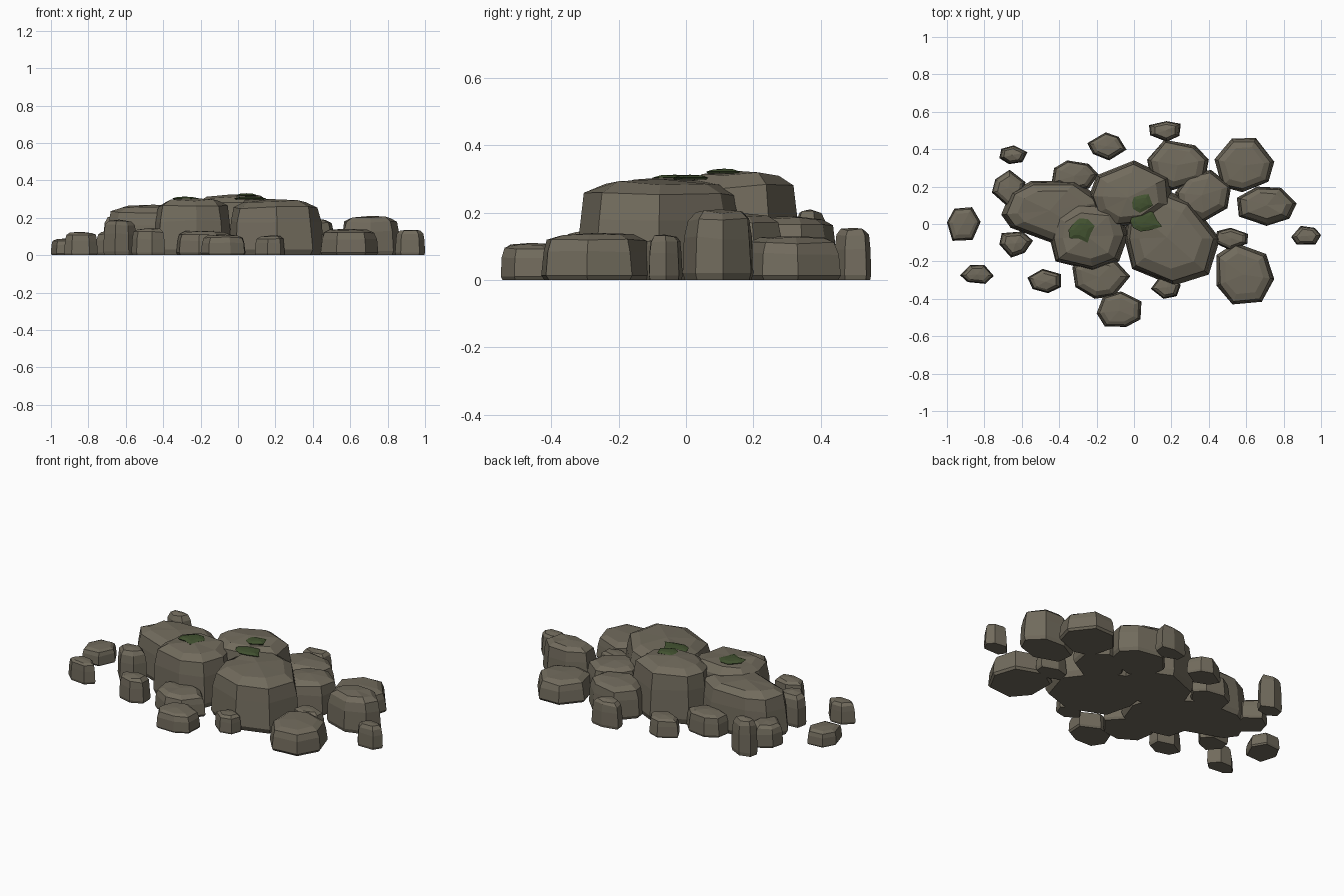
import bpy, bmesh, math, random

if "Cube" in bpy.data.objects:
    bpy.data.objects.remove(bpy.data.objects["Cube"])

random.seed(7)


def material(name, color):
    m = bpy.data.materials.new(name)
    m.diffuse_color = (*color, 1)
    m.use_nodes = True
    m.node_tree.nodes["Principled BSDF"].inputs["Base Color"].default_value = m.diffuse_color
    return m


STONE = material("stone", (0.165, 0.146, 0.108))
MOSS = material("moss", (0.055, 0.085, 0.03))

# Boulder section: (outline scale, height fraction)
ROCK = [(0.94, 0.0), (1.0, 0.1), (0.95, 0.6), (0.88, 0.85), (0.66, 0.96)]


def loft(name, outline, rings, z0, h, mat, jitter):
    """Stack scaled copies of an outline, close with a flat base and a low peak."""
    cx = sum(p[0] for p in outline) / len(outline)
    cy = sum(p[1] for p in outline) / len(outline)
    bm = bmesh.new()
    loops = []
    for i, (s, f) in enumerate(rings):
        loop = []
        for x, y in outline:
            k = s * (1 + (random.uniform(-jitter, jitter) if i > 1 else 0))
            dz = random.uniform(-jitter, jitter) * h if i > 1 else 0
            loop.append(bm.verts.new((cx + (x - cx) * k, cy + (y - cy) * k, z0 + f * h + dz)))
        loops.append(loop)
    n = len(outline)
    for a, b in zip(loops, loops[1:]):
        for i in range(n):
            j = (i + 1) % n
            bm.faces.new((a[i], a[j], b[j], b[i]))
    bm.faces.new(loops[0][::-1])
    peak = bm.verts.new((cx, cy, z0 + h))
    for i in range(n):
        bm.faces.new((loops[-1][i], loops[-1][(i + 1) % n], peak))
    bmesh.ops.recalc_face_normals(bm, faces=bm.faces)
    me = bpy.data.meshes.new(name)
    bm.to_mesh(me)
    bm.free()
    me.materials.append(mat)
    ob = bpy.data.objects.new(name, me)
    bpy.context.collection.objects.link(ob)


def ragged_outline(x0, x1, y0, y1, sides, turn, rough=0.1):
    """Irregular polygon stretched to fill a box."""
    pts = []
    for i in range(sides):
        a = math.radians(turn) + math.tau * (i + random.uniform(-0.15, 0.15)) / sides
        r = random.uniform(1 - rough, 1 + rough)
        pts.append((r * math.cos(a), r * math.sin(a)))
    xs, ys = [p[0] for p in pts], [p[1] for p in pts]
    fit = lambda v, s, lo, hi: lo + (v - min(s)) / (max(s) - min(s)) * (hi - lo)
    return [(fit(x, xs, x0, x1), fit(y, ys, y0, y1)) for x, y in pts]


# Four large boulders in the middle
big = [
    ("left_boulder", 0.27, [(-.71, .05), (-.66, -.02), (-.36, -.13), (-.2, -.08),
                            (-.15, .12), (-.31, .23), (-.55, .23), (-.66, .17)]),
    ("front_left_boulder", 0.305, [(-.45, -.08), (-.42, -.2), (-.22, -.25), (-.08, -.2),
                                   (-.03, -.06), (-.08, .1), (-.3, .12), (-.43, .05)]),
    ("front_right_boulder", 0.3, [(-.05, -.08), (-.01, -.24), (.21, -.33), (.4, -.27),
                                  (.46, -.08), (.3, .13), (.12, .2), (-.03, .1)]),
    ("back_boulder", 0.325, [(-.24, .15), (-.21, .05), (-.1, -.02), (.08, 0),
                             (.21, .1), (.19, .25), (0, .34), (-.2, .26)]),
]
for name, h, outline in big:
    loft(name, outline, ROCK, 0, h, STONE, 0.025)

# Medium stones and pebbles: x0, x1, y0, y1, height, turn
medium = [
    (.07, .40, .18, .45, .19, 60), (.22, .52, .01, .29, .20, 20),
    (.43, .75, .17, .46, .13, 65), (.55, .87, -.01, .20, .21, 10),
    (.44, .75, -.43, -.10, .14, 100), (-.33, -.02, -.40, -.16, .13, 0),
    (-.20, .04, -.55, -.36, .11, 30), (-.44, -.19, .17, .34, .13, 0),
]
small = [
    (-.25, -.04, .34, .49, .11, 100), (.08, .25, .44, .55, .155, 30),
    (-.72, -.57, .32, .42, .21, 20), (-.76, -.58, .09, .29, .13, 80),
    (-1.0, -.82, -.09, .09, .09, 0), (-.93, -.75, -.32, -.22, .125, 0),
    (-.72, -.54, -.18, -.04, .19, 10), (-.57, -.39, -.37, -.24, .145, 40),
    (.09, .25, -.40, -.28, .105, 15), (.43, .61, -.14, -.02, .12, 30),
    (.84, 1.0, -.11, -.01, .135, 0),
]
for group, label, sides in ((medium, "stone", 7), (small, "pebble", 6)):
    for i, (x0, x1, y0, y1, h, turn) in enumerate(group):
        loft(f"{label}_{i + 1}", ragged_outline(x0, x1, y0, y1, sides, turn),
             ROCK, 0, h, STONE, 0.025)

# Thin moss patches on the boulder tops
PATCH = [(0.9, 0.0), (1.0, 0.4), (0.6, 0.85)]
for i, (x0, x1, y0, y1, z) in enumerate([(-.35, -.21, -.10, .03, .298),
                                         (-.02, .15, -.04, .07, .298),
                                         (-.01, .10, .06, .16, .316)]):
    loft(f"moss_patch_{i + 1}", ragged_outline(x0, x1, y0, y1, 9, 20, 0.25),
         PATCH, z, 0.015, MOSS, 0.04)
